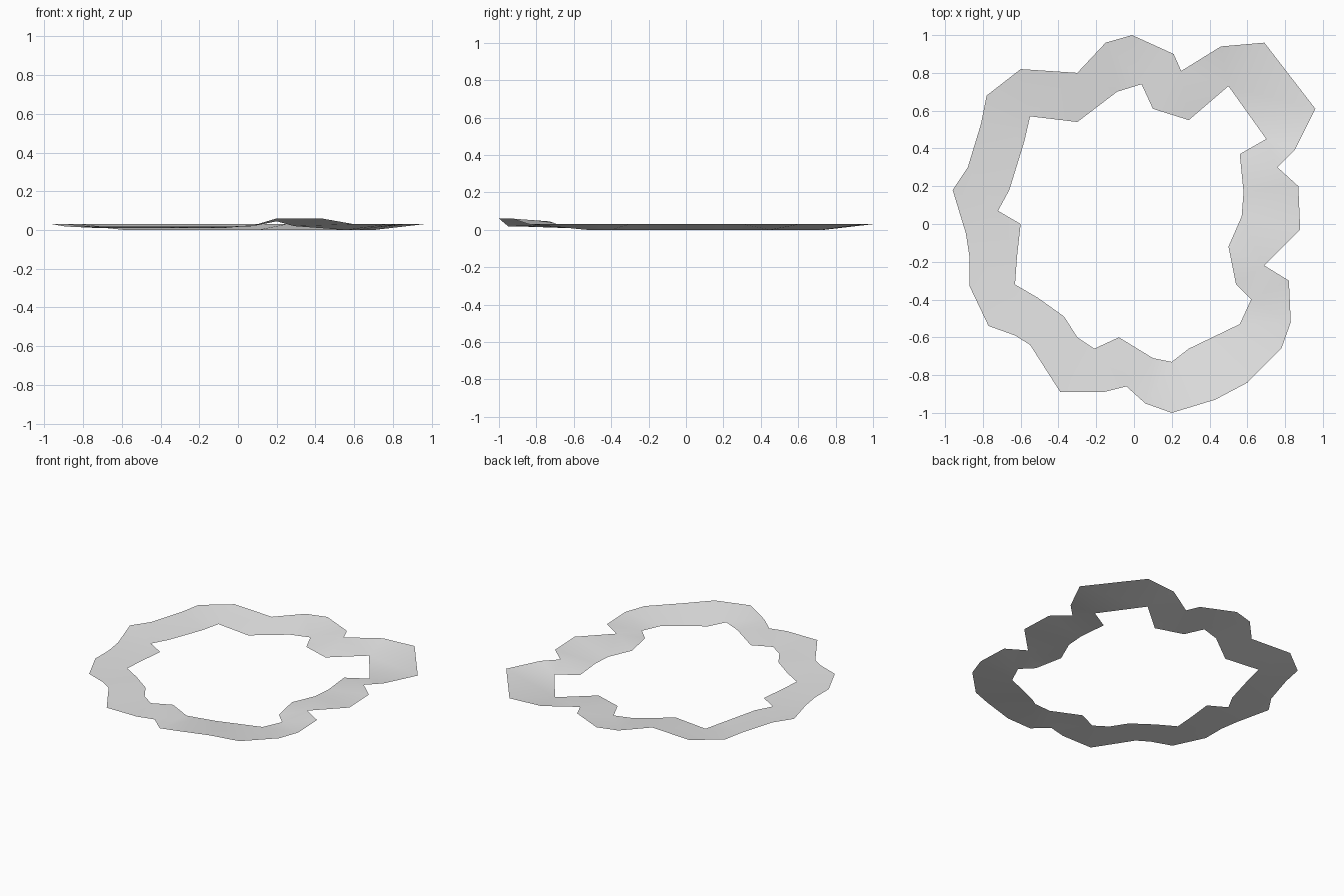
import bpy
import bmesh
from mathutils import Vector

# Remove the default cube
default_cube = bpy.data.objects.get("Cube")
if default_cube:
    bpy.data.objects.remove(default_cube, do_unlink=True)

# Plan outlines of the winding track, both running clockwise
outer_rim = [
    (-.55, -.64), (-.63, -.59), (-.77, -.54), (-.87, -.33), (-.87, -.18),
    (-.89, -.05), (-.96, .18), (-.88, .3), (-.81, .53), (-.78, .68),
    (-.6, .82), (-.3, .8), (-.15, .96), (-.01, 1), (.21, .9), (.25, .81),
    (.46, .94), (.69, .96), (.96, .61), (.85, .39), (.76, .3), (.87, .2),
    (.88, -.03), (.69, -.22), (.82, -.3), (.83, -.52), (.78, -.66),
    (.6, -.84), (.43, -.93), (.2, -1), (.06, -.95), (-.04, -.86),
    (-.16, -.89), (-.39, -.89),
]
inner_rim = [
    (-.37, -.49), (-.51, -.39), (-.63, -.32), (-.62, -.18), (-.6, 0),
    (-.72, .07), (-.66, .18), (-.58, .44), (-.55, .57), (-.3, .54),
    (-.09, .7), (.04, .74), (.1, .61), (.29, .55), (.5, .73), (.7, .45),
    (.56, .37), (.58, .17), (.57, .04), (.5, -.12), (.54, -.32),
    (.62, -.4), (.56, -.53), (.29, -.66), (.2, -.73), (.1, -.71),
    (-.08, -.6), (-.21, -.66), (-.3, -.6),
]


def outer_height(x, y):
    """Raised banking, with a crest at the front and a low front left corner."""
    if y < -.9 and x > .1:
        return .06
    if y < .1 and x < .1:
        return .018
    return .03


def inner_height(x, y):
    """Low inside edge, lifted where the road climbs over the crest."""
    if y < -.7:
        return .045 if x > .15 else .025
    if -.7 < y < -.6 and x > 0:
        return .02
    if x < 0 and y < .3:
        return .01
    return 0


def add_loop(bm, points):
    """Add one closed outline and return its vertices and edges."""
    verts = [bm.verts.new((x, y, 0)) for x, y in points]
    edges = [bm.edges.new((verts[i - 1], verts[i])) for i in range(len(verts))]
    return verts, edges


def make_material(name, colour):
    material = bpy.data.materials.new(name)
    material.use_nodes = True
    material.diffuse_color = colour
    shader = next(node for node in material.node_tree.nodes
                  if node.type == "BSDF_PRINCIPLED")
    shader.inputs["Base Color"].default_value = colour
    return material


# Fill the ring between the two outlines
bm = bmesh.new()
outer_verts, outer_edges = add_loop(bm, outer_rim)
inner_verts, inner_edges = add_loop(bm, inner_rim)
bmesh.ops.triangle_fill(bm, use_beauty=True, use_dissolve=False,
                        edges=outer_edges + inner_edges,
                        normal=Vector((0, 0, 1)))

# Bank the surface and face it upwards
for verts, height in ((outer_verts, outer_height), (inner_verts, inner_height)):
    for vert in verts:
        vert.co.z = height(vert.co.x, vert.co.y)
bm.normal_update()
bmesh.ops.reverse_faces(bm, faces=[f for f in bm.faces if f.normal.z < 0])
for face in bm.faces:
    face.smooth = True

# Track object
mesh = bpy.data.meshes.new("track_surface")
bm.to_mesh(mesh)
bm.free()
mesh.materials.append(make_material("light grey", (.8, .8, .8, 1)))
track = bpy.data.objects.new("track_surface", mesh)
bpy.context.scene.collection.objects.link(track)
